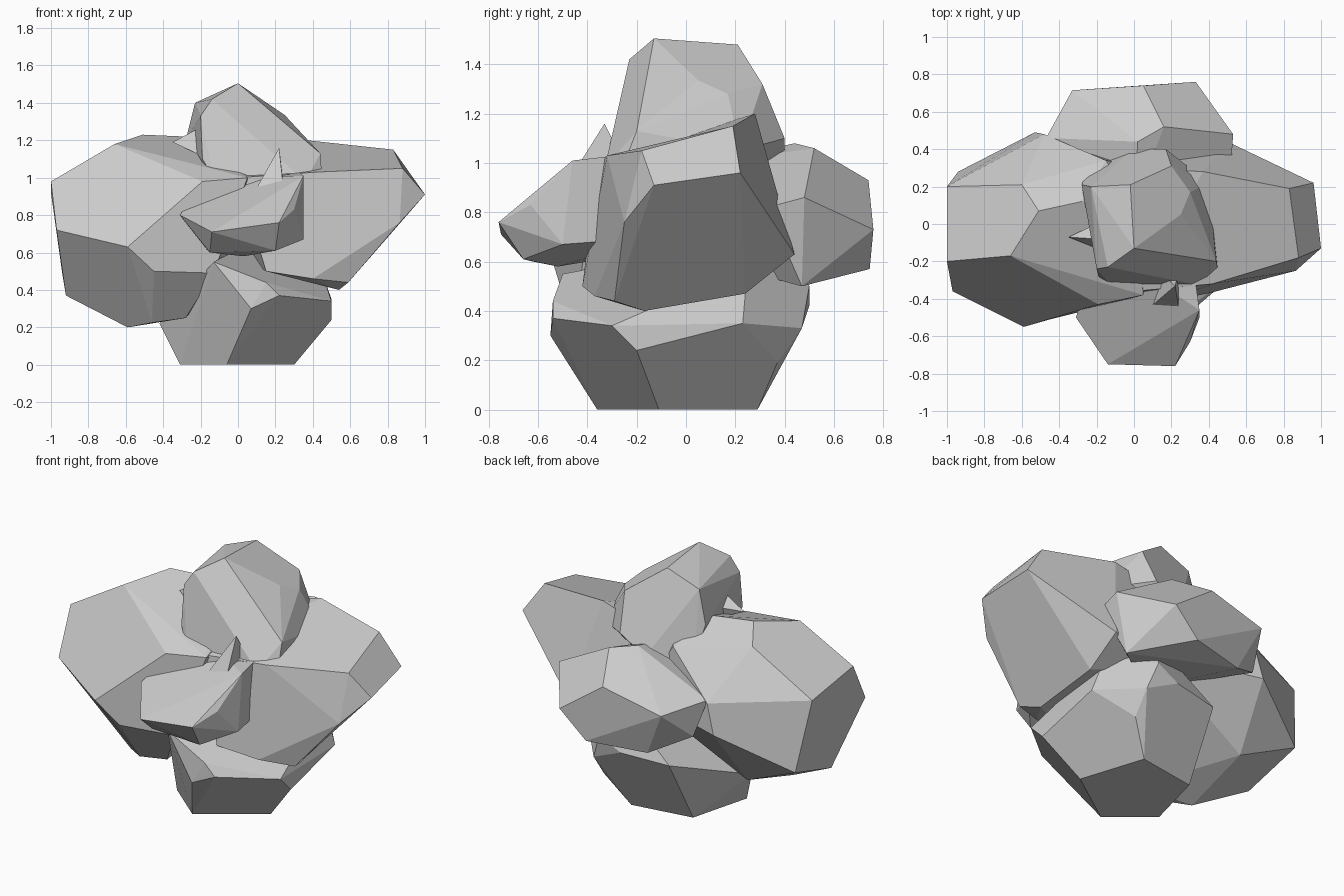
import bpy, bmesh, math


def boulder(name, corners):
    """Flat-faced rock: convex hull of a few corners, near-coplanar facets merged."""
    bm = bmesh.new()
    for c in corners:
        bm.verts.new(c)
    bmesh.ops.convex_hull(bm, input=bm.verts[:])
    loose = [v for v in bm.verts if not v.link_faces]
    bmesh.ops.delete(bm, geom=loose, context='VERTS')
    bmesh.ops.dissolve_limit(bm, angle_limit=math.radians(9),
                             verts=bm.verts[:], edges=bm.edges[:])
    bmesh.ops.recalc_face_normals(bm, faces=bm.faces[:])
    me = bpy.data.meshes.new(name)
    bm.to_mesh(me)
    bm.free()
    ob = bpy.data.objects.new(name, me)
    bpy.context.collection.objects.link(ob)
    return ob


# Base rock standing on the ground
boulder("base_rock", [
    (-.06, -.36, 0), (.30, -.11, 0), (.17, .29, 0), (-.21, .23, 0), (-.31, -.15, 0),
    (.50, -.20, .24), (.50, .23, .35), (.50, -.30, .34), (.22, -.54, .37), (.07, -.55, .30),
    (-.42, -.04, .22), (.30, .37, .19), (.10, .50, .42),
    (.30, .47, .33), (-.20, .45, .40), (.24, .50, .50), (.20, .40, .72),
    (.15, -.54, .44), (-.13, -.50, .55), (.42, .25, .58)])

# Large rock on the left
boulder("left_rock", [
    (-1, -.20, .98), (-.66, -.17, 1.18), (-.59, -.55, .63), (-.97, -.36, .72),
    (-1, .20, .92), (-.92, -.10, .37), (-.94, .28, .49), (-.53, .49, .69),
    (-.48, .48, .87), (-.60, .21, 1.15), (-.51, .07, 1.23), (-.28, .12, 1.22),
    (-.59, -.20, .20), (-.46, -.30, .225), (-.28, -.29, .25), (-.58, .23, .33),
    (-.45, -.51, .50), (-.13, -.43, .49), (-.19, -.43, .98), (.05, -.38, 1.0),
    (.10, .30, .70), (0, .10, 1.12), (-.15, .34, 1.08)])

# Large rock on the right
boulder("right_rock", [
    (1, -.13, .91), (.96, .22, .96), (.88, -.18, 1.05), (.83, .19, 1.15),
    (.37, .28, 1.20), (.42, -.32, 1.03), (.865, -.25, .76), (.59, -.29, .44),
    (.54, -.17, .40), (.52, .24, .47), (.50, .44, .63), (.77, .32, .82),
    (.40, -.37, .46), (.15, -.42, .50), (0, -.36, 1.0), (0, .30, 1.10), (0, .38, .60)])

# Rock jutting out to the front
boulder("front_rock", [
    (-.14, -.75, .71), (.22, -.76, .76), (.30, -.63, .83), (.35, -.46, 1.01),
    (.35, -.50, .67), (-.15, -.62, .60), (.20, -.66, .61), (-.31, -.50, .80),
    (.03, -.52, .58), (-.27, -.42, .86), (.24, -.42, .98), (0, -.35, .95),
    (.30, -.10, .70), (.30, -.10, 1.05), (-.20, -.10, .65), (-.20, -.10, 1.0)])

# Rock jutting out to the back
boulder("back_rock", [
    (.33, .76, .73), (.05, .74, .93), (-.33, .715, .84), (.16, .745, .57),
    (-.20, .66, .56), (-.43, .53, .85), (-.42, .53, .67), (-.47, .46, .88),
    (-.20, .46, .98), (.16, .52, 1.06), (.02, .44, 1.08), (.53, .48, .86),
    (.52, .33, .82), (.45, .47, .50), (0, .10, .60), (0, .10, 1.0)])

# Rock crowning the top
boulder("top_rock", [
    (0, -.13, 1.505), (-.02, .21, 1.48), (-.14, -.23, 1.42), (-.20, -.24, 1.33),
    (-.23, .20, 1.40), (-.28, .21, 1.20), (-.19, -.28, 1.10), (-.13, -.32, 1.0),
    (.36, -.33, .98), (.45, -.25, 1.0), (.44, -.20, 1.13), (.25, .05, 1.335),
    (.30, .17, 1.28), (.20, .31, 1.32), (.17, .40, 1.10), (.40, .22, 1.05),
    (0, .40, 1.0), (-.25, .28, 1.0), (.20, 0, .70), (-.10, 0, .75)])

# Small splinters wedged between the rocks
boulder("left_shard", [(-.35, -.07, 1.19), (-.20, -.08, 1.27), (-.20, -.13, 1.12),
                       (-.10, .05, 1.22), (-.12, 0, 1.10)])
boulder("front_shard", [(.22, -.33, 1.16), (.08, -.45, .91), (.24, -.45, .97),
                        (.24, -.25, 1.0), (.12, -.25, .95)])
